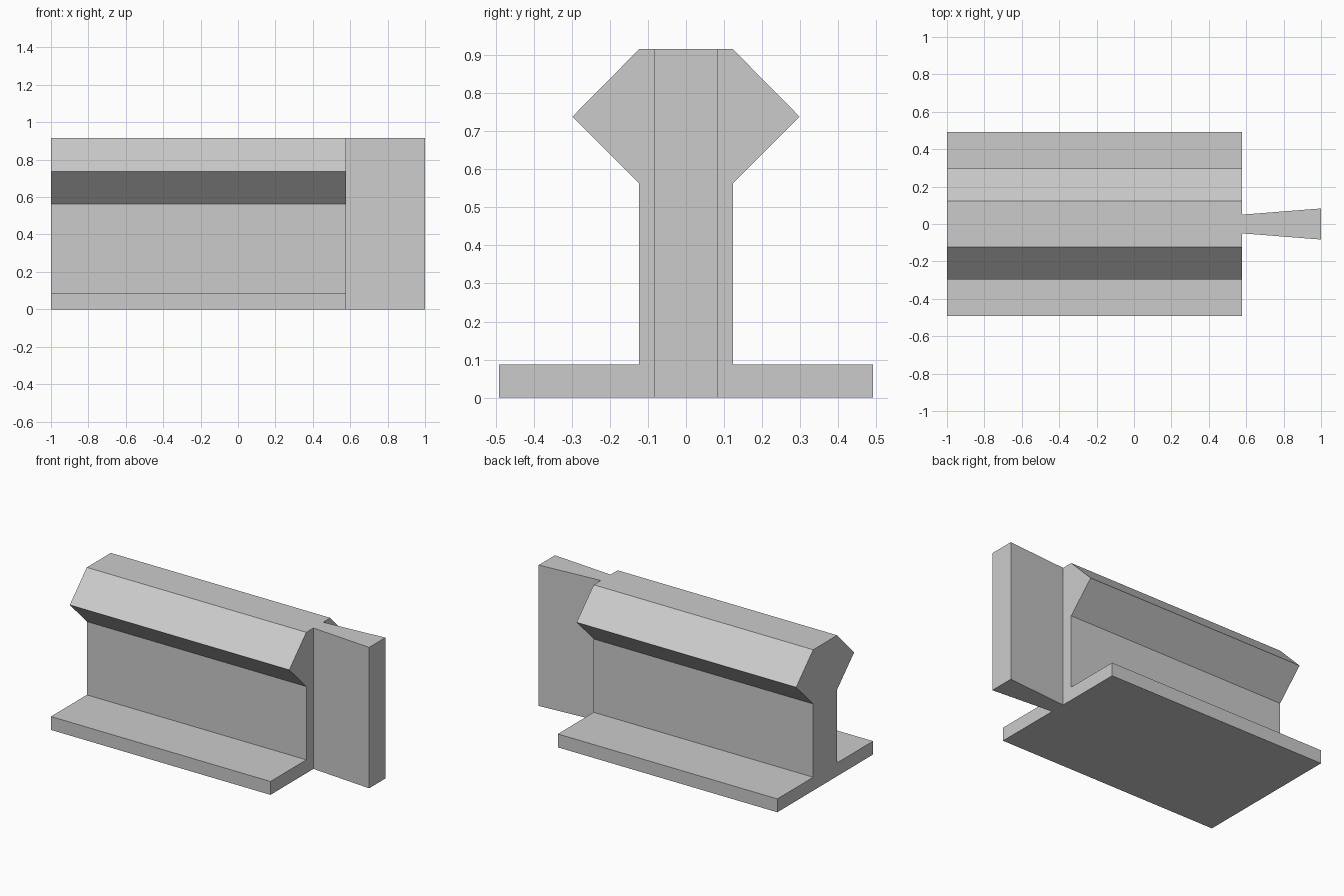
import bpy
import bmesh
from mathutils import Vector

cube = bpy.data.objects.get("Cube")
if cube:
    bpy.data.objects.remove(cube, do_unlink=True)

grey = bpy.data.materials.new("light_grey")
grey.use_nodes = True
colour = (0.6, 0.6, 0.6, 1)
grey.diffuse_color = colour
grey.node_tree.nodes["Principled BSDF"].inputs["Base Color"].default_value = colour

HEIGHT = 0.915
LEFT_END, JOINT, TIP = -1.0, 0.577, 1.0


def extrude_profile(name, points, direction):
    """Make a closed prism from a planar outline."""
    bm = bmesh.new()
    face = bm.faces.new([bm.verts.new(p) for p in points])
    result = bmesh.ops.extrude_face_region(bm, geom=[face])
    moved = [v for v in result["geom"] if isinstance(v, bmesh.types.BMVert)]
    bmesh.ops.translate(bm, verts=moved, vec=Vector(direction))
    bmesh.ops.recalc_face_normals(bm, faces=bm.faces)
    mesh = bpy.data.meshes.new(name)
    bm.to_mesh(mesh)
    bm.free()
    mesh.materials.append(grey)
    obj = bpy.data.objects.new(name, mesh)
    bpy.context.collection.objects.link(obj)
    return obj


# Rail: flat foot, upright web and angular head, mirrored across y
half = [(0.491, 0), (0.491, 0.087), (0.123, 0.087), (0.123, 0.563),
        (0.298, 0.738), (0.123, HEIGHT)]
section = half + [(-y, z) for y, z in reversed(half)]
extrude_profile("rail_body", [(LEFT_END, y, z) for y, z in section],
                (JOINT - LEFT_END, 0, 0))

# Flared tongue on the end of the rail
plan = [(JOINT, -0.05), (TIP, -0.083), (TIP, 0.083), (JOINT, 0.05)]
extrude_profile("dovetail_tongue", [(x, y, 0) for x, y in plan], (0, 0, HEIGHT))
